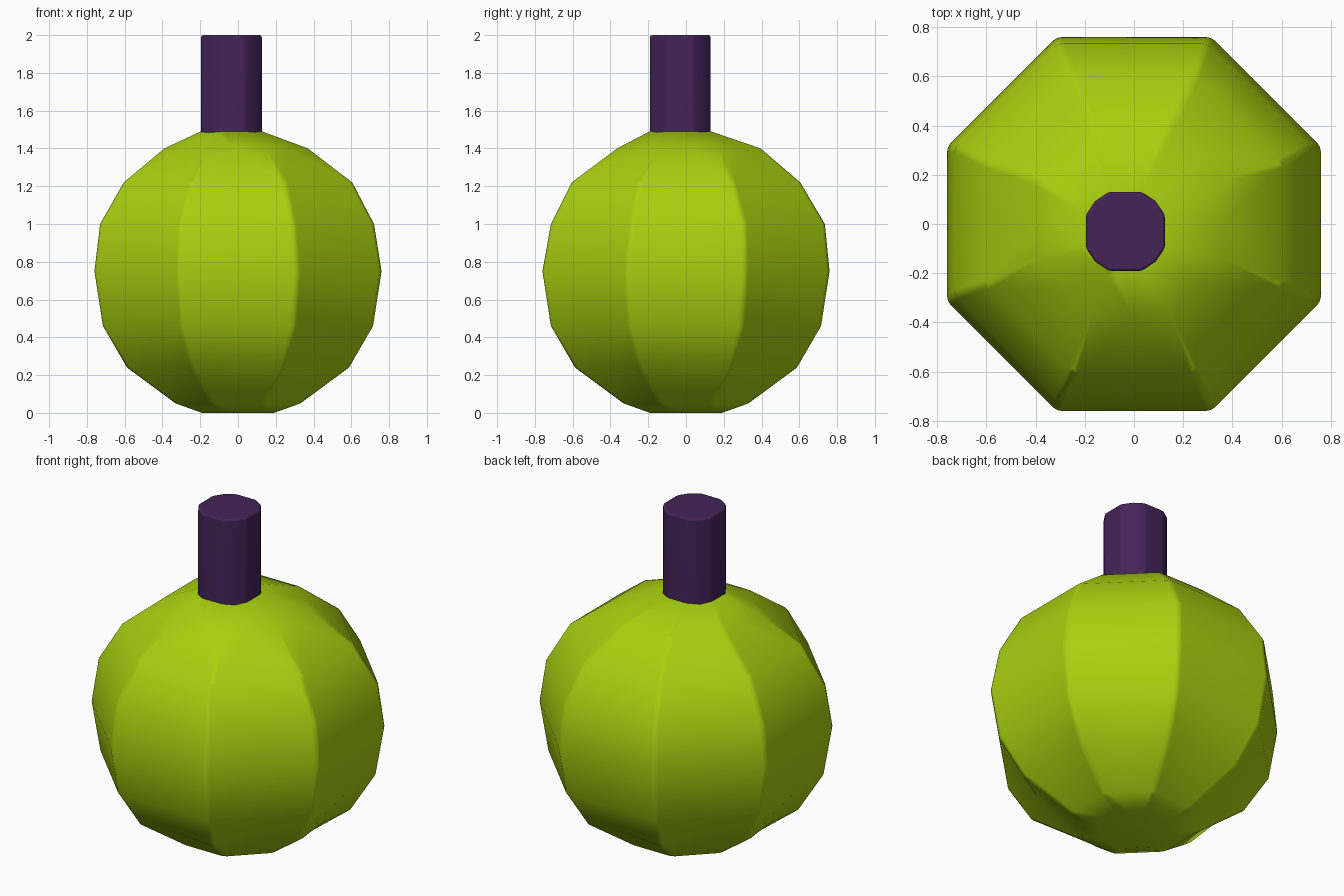
import bpy, bmesh, math

cube = bpy.data.objects.get("Cube")
if cube:
    bpy.data.objects.remove(cube, do_unlink=True)


def make_material(name, rgb):
    mat = bpy.data.materials.new(name)
    mat.use_nodes = True
    mat.diffuse_color = (*rgb, 1)
    bsdf = mat.node_tree.nodes["Principled BSDF"]
    bsdf.inputs["Base Color"].default_value = (*rgb, 1)
    bsdf.inputs["Roughness"].default_value = 0.8
    return mat


def loft(name, rings, mat, bevel):
    """Skin stacked rings of points, cap both ends and soften the hard edges."""
    bm = bmesh.new()
    loops = [[bm.verts.new(p) for p in ring] for ring in rings]
    n = len(loops[0])
    for low, high in zip(loops, loops[1:]):
        for i in range(n):
            j = (i + 1) % n
            bm.faces.new((low[i], low[j], high[j], high[i]))
    bm.faces.new(loops[0][::-1])
    bm.faces.new(loops[-1])
    for f in bm.faces:
        f.smooth = True
    bmesh.ops.recalc_face_normals(bm, faces=bm.faces)
    mesh = bpy.data.meshes.new(name)
    bm.to_mesh(mesh)
    bm.free()
    mesh.materials.append(mat)
    obj = bpy.data.objects.new(name, mesh)
    bpy.context.collection.objects.link(obj)
    mod = obj.modifiers.new("soft_edges", "BEVEL")
    mod.width = bevel
    mod.segments = 2
    mod.limit_method = "ANGLE"
    mod.angle_limit = math.radians(28)
    obj.modifiers.new("flat_facets", "WEIGHTED_NORMAL")
    return obj


def body_ring(z, flat, cx=0, cy=0, dent=0):
    """Octagon with a middle point on each side, which may be pushed in."""
    pts = []
    for i in range(16):
        a = i * math.pi / 8
        if i % 2:
            r = flat / math.cos(math.pi / 8)
        else:
            # diagonal sides are hollowed more than the straight ones
            r = flat - (dent if i % 4 else dent * 0.5)
        pts.append((cx + r * math.cos(a), cy + r * math.sin(a), z))
    return pts


def stem_ring(z, r):
    """Twelve-sided outline: four wide flats with two-step corners."""
    pts = []
    for quarter in range(4):
        for step in (22.5, 45, 67.5):
            a = math.radians(quarter * 90 + step)
            pts.append((STEM_X + r * math.cos(a), STEM_Y + r * math.sin(a), z))
    return pts


green = make_material("lime_green", (0.39, 0.63, 0.005))
purple = make_material("dark_purple", (0.058, 0.017, 0.10))
STEM_X, STEM_Y = -0.035, -0.03

# Faceted round body
loft("faceted_body", [
    body_ring(0.0, 0.19),
    body_ring(0.05, 0.33),
    body_ring(0.24, 0.59, dent=0.06),
    body_ring(0.46, 0.715),
    body_ring(0.75, 0.76),
    body_ring(1.0, 0.725, -0.005, 0.01),
    body_ring(1.22, 0.605),
    body_ring(1.4, 0.38, -0.01, 0.015),
    body_ring(1.49, 0.163, STEM_X, STEM_Y),
], green, 0.02)

# Upright stem
loft("stem", [stem_ring(1.47, 0.174), stem_ring(2.0, 0.174)], purple, 0.012)
